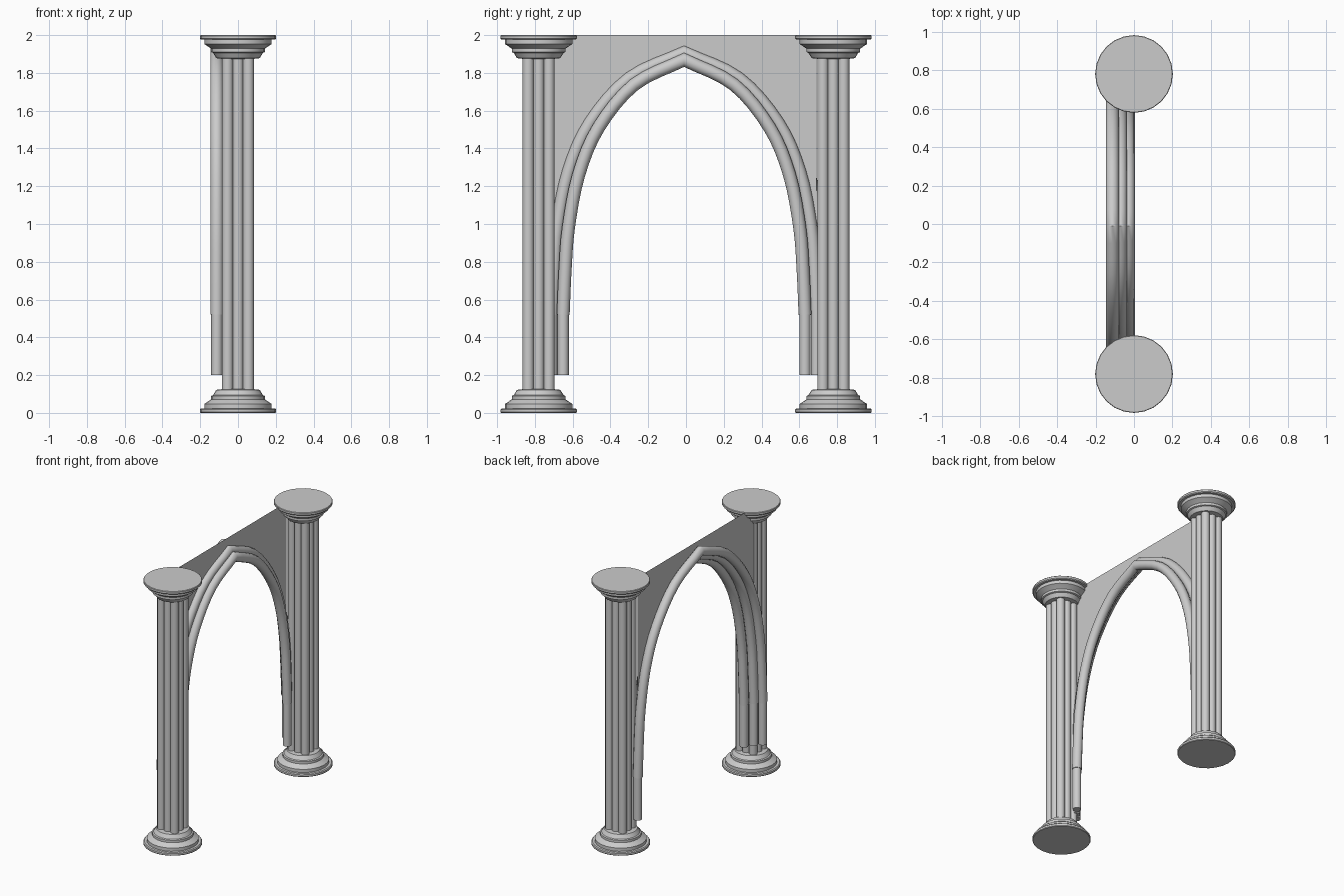
import bpy, bmesh
from math import cos, sin, pi
from mathutils import Vector

if "Cube" in bpy.data.objects:
    bpy.data.objects.remove(bpy.data.objects["Cube"])

AXIS_Y = -0.01          # the arch is centred very slightly off the origin


def make_object(name, bm, angle=0.6):
    bmesh.ops.recalc_face_normals(bm, faces=bm.faces)
    mesh = bpy.data.meshes.new(name)
    bm.to_mesh(mesh)
    bm.free()
    ob = bpy.data.objects.new(name, mesh)
    bpy.context.collection.objects.link(ob)
    bpy.ops.object.select_all(action='DESELECT')
    ob.select_set(True)
    bpy.context.view_layer.objects.active = ob
    bpy.ops.object.shade_smooth_by_angle(angle=angle)
    return ob


def sweep(bm, rings):
    """Skin a list of vertex-position rings and cap both ends."""
    vs = [[bm.verts.new(p) for p in ring] for ring in rings]
    n = len(vs[0])
    for a, b in zip(vs, vs[1:]):
        for i in range(n):
            bm.faces.new((a[i], a[(i + 1) % n], b[(i + 1) % n], b[i]))
    bm.faces.new(vs[0])
    bm.faces.new(vs[-1])


def disc(x, y, z, r, n):
    return [(x + r * cos(2 * pi * i / n), y + r * sin(2 * pi * i / n), z) for i in range(n)]


# Moulded base profile (radius, height); the capital is the same turned over
MOULDING = [(0.199, 0), (0.202, 0.004), (0.202, 0.018), (0.196, 0.024), (0.178, 0.024),
            (0.178, 0.048), (0.165, 0.056), (0.142, 0.072), (0.142, 0.09),
            (0.132, 0.094), (0.115, 0.122), (0.08, 0.126)]


def column(side, y):
    for part, flip in (("base", False), ("capital", True)):
        bm = bmesh.new()
        sweep(bm, [disc(0, y, 2 - h if flip else h, r, 24) for r, h in MOULDING])
        make_object(f"{side}_column_{part}", bm)
    # shaft: slim round rods bundled on a square
    bm = bmesh.new()
    for i in (-1, 0, 1):
        for j in (-1, 0, 1):
            if i or j:
                sweep(bm, [disc(0.055 * i, y + 0.055 * j, z, 0.03, 12) for z in (0.12, 1.88)])
    make_object(f"{side}_column_shaft", bm)


column("front", -0.78)
column("back", 0.78)

# Half of the innermost pointed arch: (half width, height)
HALF = [(0.64, 0.52), (0.63, 0.75), (0.612, 0.98), (0.558, 1.26),
        (0.453, 1.51), (0.263, 1.738), (0.0, 1.869)]


def smooth_path(pts, steps=4):
    p = [Vector(q) for q in pts]
    p = [2 * p[0] - p[1]] + p + [2 * p[-1] - p[-2]]
    out = []
    for i in range(1, len(p) - 2):
        a, b, c, d = p[i - 1:i + 3]
        for s in range(steps):
            t = s / steps
            out.append(0.5 * (2 * b + (c - a) * t + (2 * a - 5 * b + 4 * c - d) * t * t
                              + (3 * b - a - 3 * c + d) * t ** 3))
    return out + [p[-2]]


def arch_path(wide, tall):
    half = [(w * wide, 0.52 + (z - 0.52) * tall) for w, z in smooth_path(HALF)]
    return ([Vector((AXIS_Y - w, z)) for w, z in half]
            + [Vector((AXIS_Y + w, z)) for w, z in half[-2::-1]])


def rib(name, x, path, r=0.034, n=12):
    rings = []
    for i, p in enumerate(path):
        d0 = (p - path[max(i - 1, 0)])
        d1 = (path[min(i + 1, len(path) - 1)] - p)
        d0 = (d0 if d0.length else d1).normalized()
        d1 = (d1 if d1.length else d0).normalized()
        t = (d0 + d1).normalized()
        m = 1 / max(t.dot(d1), 0.5)        # mitre at the point of the arch
        nrm = Vector((-t.y, t.x)) * m
        rings.append([(x + r * cos(2 * pi * k / n),
                       p.x + nrm.x * r * sin(2 * pi * k / n),
                       p.y + nrm.y * r * sin(2 * pi * k / n)) for k in range(n)])
    bm = bmesh.new()
    sweep(bm, rings)
    make_object(name, bm)
    # slimmer straight posts below the spring of the arch
    bm = bmesh.new()
    for end in (path[0], path[-1]):
        sweep(bm, [disc(x, end.x, z, 0.03, n) for z in (0.2, 0.525)])
    make_object(name + "_posts", bm)


# Three stepped ribs, widening towards -x
MIDDLE = (1.095, 1.028)
for label, x, wide, tall in (("inner", -0.03, 1.0, 1.0),
                             ("middle", -0.07, *MIDDLE),
                             ("outer", -0.112, 1.165, 1.056)):
    rib(f"{label}_arch_rib", x, arch_path(wide, tall))

# Thin wall panel filling the space above the middle rib
bm = bmesh.new()
cols = [(bm.verts.new((-0.077, p.x, p.y)), bm.verts.new((-0.077, p.x, 2.0)))
        for p in arch_path(*MIDDLE)]
for (a, b), (c, d) in zip(cols, cols[1:]):
    bm.faces.new((a, c, d, b))
make_object("spandrel_panel", bm)
